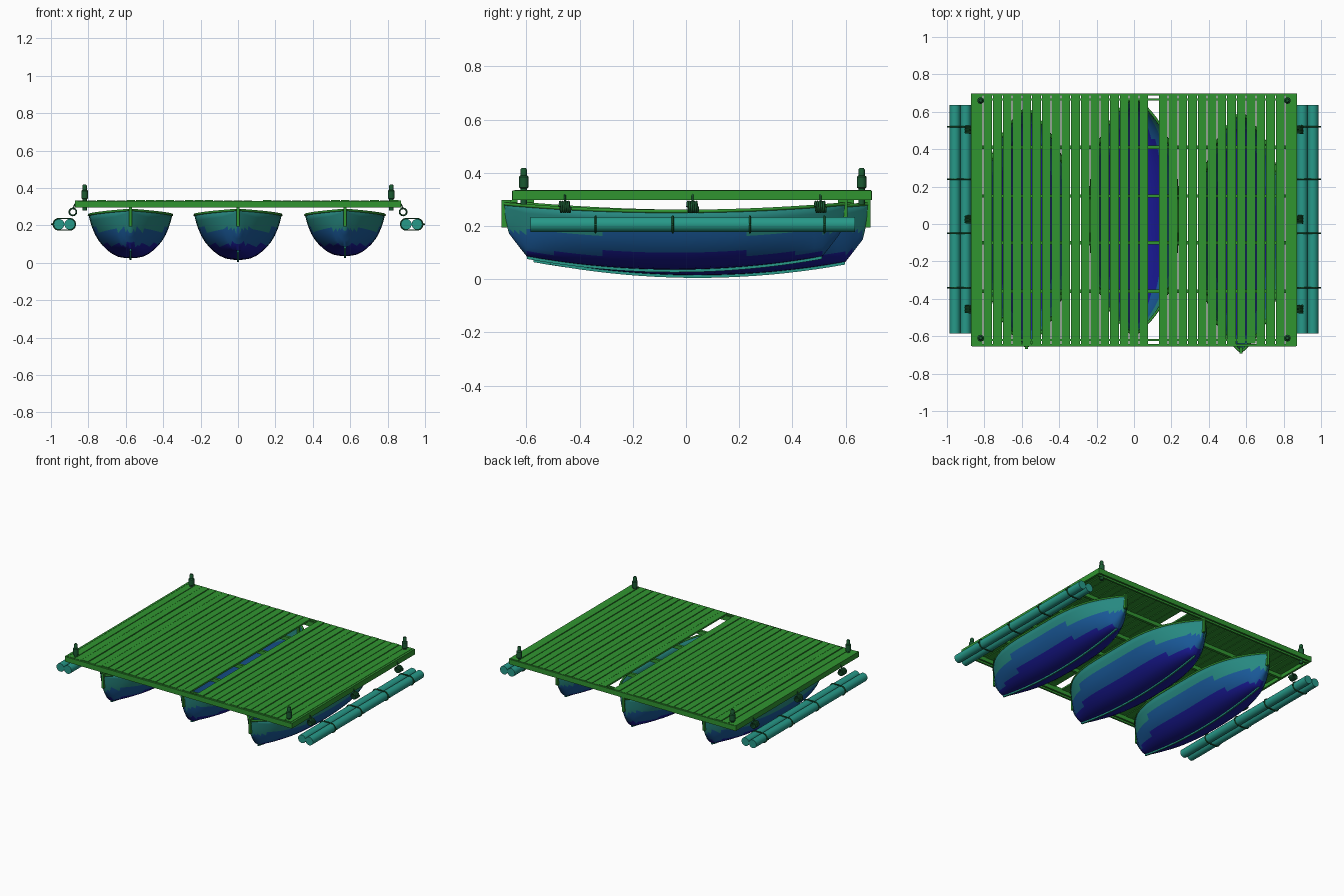
import bpy, bmesh, math, random
from mathutils import Vector

if "Cube" in bpy.data.objects:
    bpy.data.objects.remove(bpy.data.objects["Cube"])
random.seed(4)

def mat(name, c):
    m = bpy.data.materials.new(name)
    m.diffuse_color = (*c, 1)
    m.use_nodes = True
    m.node_tree.nodes["Principled BSDF"].inputs["Base Color"].default_value = m.diffuse_color
    return m

WOOD = mat("green_wood", (0.03, 0.30, 0.03))
DARK = mat("dark_rope", (0.01, 0.10, 0.03))
LOG = mat("teal_log", (0.02, 0.32, 0.25))
HULL = [mat("hull_low", (0.01, 0.01, 0.30)), mat("hull_mid", (0.01, 0.10, 0.32)),
        mat("hull_high", (0.02, 0.25, 0.22))]

def finish(name, bm, mats, smooth=True):
    me = bpy.data.meshes.new(name)
    bmesh.ops.recalc_face_normals(bm, faces=bm.faces)
    bm.to_mesh(me)
    bm.free()
    for m in mats:
        me.materials.append(m)
    ob = bpy.data.objects.new(name, me)
    bpy.context.collection.objects.link(ob)
    if smooth:
        bpy.context.view_layer.objects.active = ob
        bpy.ops.object.select_all(action='DESELECT')
        ob.select_set(True)
        bpy.ops.object.shade_smooth_by_angle(angle=math.radians(40))
    return ob

def box(name, x0, x1, y0, y1, z0, z1, m=WOOD):
    bm = bmesh.new()
    bmesh.ops.create_cube(bm, size=1)
    for v in bm.verts:
        v.co = Vector(((x0 + x1) / 2 + v.co.x * (x1 - x0), (y0 + y1) / 2 + v.co.y * (y1 - y0),
                       (z0 + z1) / 2 + v.co.z * (z1 - z0)))
    return finish(name, bm, [m], False)

def tube(name, pts, r, m, closed=False, res=2):
    cu = bpy.data.curves.new(name, 'CURVE')
    cu.dimensions = '3D'
    cu.bevel_depth, cu.bevel_resolution, cu.use_fill_caps = r, res, True
    sp = cu.splines.new('POLY')
    sp.points.add(len(pts) - 1)
    for p, c in zip(sp.points, pts):
        p.co = (*c, 1)
    sp.use_cyclic_u = closed
    cu.materials.append(m)
    ob = bpy.data.objects.new(name, cu)
    bpy.context.collection.objects.link(ob)
    return ob

def lathe(name, prof, loc, m, n=16):
    bm = bmesh.new()
    rings = [[bm.verts.new((loc[0] + r * math.cos(2 * math.pi * i / n),
                            loc[1] + r * math.sin(2 * math.pi * i / n), z)) for i in range(n)] for r, z in prof]
    for a, b in zip(rings, rings[1:]):
        for i in range(n):
            bm.faces.new((a[i], a[(i + 1) % n], b[(i + 1) % n], b[i]))
    bm.faces.new(rings[0])
    bm.faces.new(rings[-1])
    return finish(name, bm, [m])

# Boat shape: keel line, sheer line, plan outline
L = 0.64
def keel_z(s, base):
    if s <= 0.555:
        return base + 0.05 * (s / 0.555) ** 2
    if s <= 0.62:
        return base + 0.05 + 0.085 * (s - 0.555) / 0.065
    return base + 0.135 + (0.25 - base - 0.135) * (s - 0.62) / 0.02
def sheer_z(s):
    return 0.255 + 0.028 * (s / L) ** 2
def half_w(s, w):
    return w * max(0.012, 1 - (s / L) ** 3.3)

SECTION = [(0, 0), (0.14, 0.008), (0.29, 0.035), (0.43, 0.10), (0.54, 0.18), (0.66, 0.29),
           (0.76, 0.41), (0.84, 0.54), (0.91, 0.70), (0.96, 0.85), (1, 1)]
STATIONS = [L * math.sin(math.pi / 2 * i / 18) for i in range(-18, 19)]

def boat(side, cx, cy, w, base):
    prof = [(-a, b) for a, b in SECTION[:0:-1]] + SECTION
    bm = bmesh.new()
    rows = []
    for y in STATIONS:
        s = abs(y)
        zk, zs, hw = keel_z(s, base), sheer_z(s), half_w(s, w)
        rows.append([bm.verts.new((cx + hw * a, cy + y, zk + (zs - zk) * b)) for a, b in prof])
    for a, b in zip(rows, rows[1:]):
        for i in range(len(prof) - 1):
            f = bm.faces.new((a[i], a[i + 1], b[i + 1], b[i]))
            z = f.calc_center_median().z
            f.material_index = 0 if z < 0.10 else 1 if z < 0.18 else 2
    hull = finish(side + "_boat_hull", bm, HULL)
    so = hull.modifiers.new("thickness", 'SOLIDIFY')
    so.thickness, so.offset = 0.008, 0
    # gunwale rails
    for sg in (-1, 1):
        rail = [(cx + sg * (half_w(abs(y), w) + 0.002), cy + y, sheer_z(abs(y))) for y in STATIONS]
        tube(side + "_boat_gunwale", rail, 0.007, WOOD, res=1)
    # keel strip and stem posts
    bm = bmesh.new()
    prev = None
    for i in range(-10, 11):
        y = 0.0555 * i
        z = keel_z(abs(y), base)
        q = [bm.verts.new((cx + dx, cy + y, z + dz)) for dx, dz in
             ((-0.005, -0.014), (0.005, -0.014), (0.005, 0.006), (-0.005, 0.006))]
        if prev:
            for k in range(4):
                bm.faces.new((prev[k], prev[(k + 1) % 4], q[(k + 1) % 4], q[k]))
        else:
            bm.faces.new(q)
        prev = q
    bm.faces.new(prev)
    finish(side + "_boat_keel", bm, [LOG])
    for sg in (-1, 1):
        y0, y1 = sorted((cy + sg * 0.615, cy + sg * 0.65))
        box(side + "_boat_stem", cx - 0.007, cx + 0.007, y0, y1, 0.195, 0.298)

boat("left", -0.575, -0.018, 0.22, 0.028)
boat("middle", 0.0, 0.043, 0.23, 0.019)
boat("right", 0.572, -0.043, 0.21, 0.04)

# Deck planks, with one plank missing
pitch = 1.72 / 33
for i in range(33):
    if i == 18:
        continue
    x = -0.86 + pitch * i
    dz = random.uniform(-0.002, 0.002)
    box("deck_plank", x + 0.0025, x + pitch - 0.0025, -0.645 + random.uniform(0, 0.005),
        0.695 - random.uniform(0, 0.005), 0.323 + dz, 0.334 + dz)

# Frame under the deck
for y in (-0.36, -0.10, 0.15, 0.41):
    box("cross_beam", -0.86, 0.86, y - 0.009, y + 0.009, 0.297, 0.323)
for y in (-0.648, -0.62, 0.665, 0.693):
    box("end_beam", -0.865, 0.865, y - 0.006, y + 0.006, 0.297, 0.331)
for sg in (-1, 1):
    a, b = sorted((sg * 0.858, sg * 0.872))
    box("side_beam", a, b, -0.652, 0.698, 0.297, 0.334)

# Corner mooring posts
for x in (-0.82, 0.82):
    for y in (-0.61, 0.66):
        lathe("corner_post", [(0.012, 0.28), (0.012, 0.34), (0.018, 0.345), (0.018, 0.385),
                              (0.012, 0.39), (0.012, 0.412), (0.008, 0.418)], (x, y), DARK)

# Side float logs with lashings and hanging rope coils
for sg in (-1, 1):
    for x in (0.9, 0.957):
        bm = bmesh.new()
        bmesh.ops.create_cone(bm, cap_ends=True, segments=20, radius1=0.0285, radius2=0.0285, depth=1.22)
        for v in bm.verts:
            v.co = Vector((sg * x + v.co.x, 0.025 + v.co.z, 0.206 + v.co.y))
        finish("float_log", bm, [LOG])
    for y in (-0.34, -0.05, 0.24, 0.52):
        pts = []
        for k in range(20):
            a = 2 * math.pi * (k + 0.5) / 20
            c = 0.957 if math.cos(a) > 0 else 0.9
            pts.append((sg * (c + 0.031 * math.cos(a)), y, 0.206 + 0.031 * math.sin(a)))
        tube("log_lashing", pts, 0.004, DARK, True, 1)
        tube("lashing_end", [(sg * 0.985, y, 0.206), (sg * 1.0, y, 0.206)], 0.004, DARK, res=1)
    for y in (-0.455, 0.025, 0.505):
        coil = [(sg * 0.883 + 0.019 * math.cos(2 * math.pi * k / 16),
                 y - 0.02 + 0.04 * k / 80, 0.272 + 0.019 * math.sin(2 * math.pi * k / 16)) for k in range(81)]
        tube("rope_coil", coil, 0.0045, DARK, res=1)
        tube("coil_hanger", [(sg * 0.88, y, 0.29), (sg * 0.876, y, 0.305), (sg * 0.868, y, 0.32)], 0.004, DARK, res=1)
